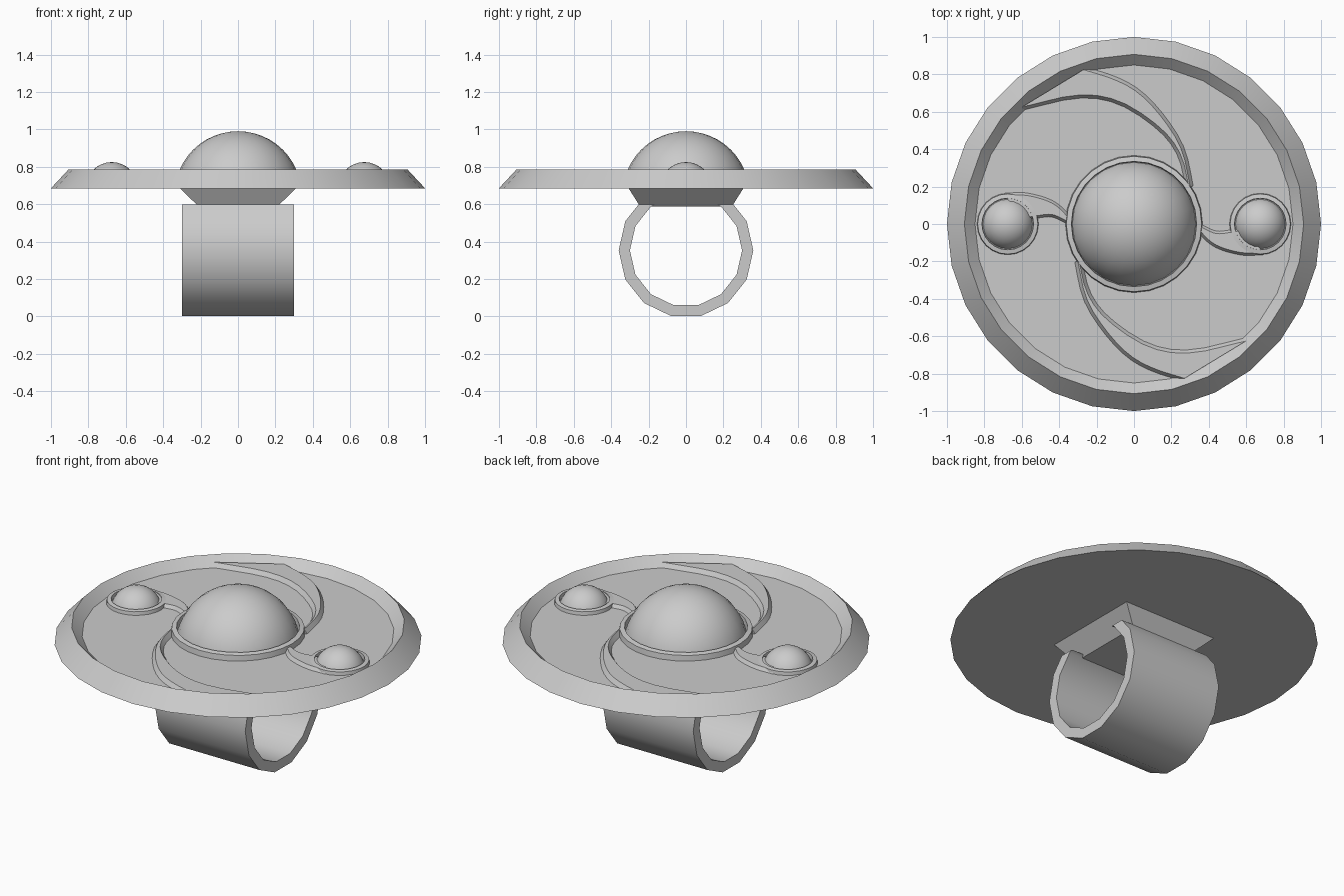
import bpy, bmesh, math
from mathutils import Vector

if "Cube" in bpy.data.objects:
    bpy.data.objects.remove(bpy.data.objects["Cube"])

metal = bpy.data.materials.new("grey metal")
metal.diffuse_color = (0.6, 0.6, 0.6, 1)
metal.use_nodes = True
metal.node_tree.nodes["Principled BSDF"].inputs["Base Color"].default_value = metal.diffuse_color
FLOOR = 0.73


def finish(name, bm):
    bmesh.ops.recalc_face_normals(bm, faces=bm.faces)
    me = bpy.data.meshes.new(name)
    bm.to_mesh(me)
    bm.free()
    me.materials.append(metal)
    ob = bpy.data.objects.new(name, me)
    bpy.context.collection.objects.link(ob)
    bpy.ops.object.select_all(action='DESELECT')
    ob.select_set(True)
    bpy.context.view_layer.objects.active = ob
    bpy.ops.object.shade_smooth_by_angle(angle=math.radians(30))
    return ob


def bridge(bm, a, b):
    for i in range(len(a)):
        j = (i + 1) % len(a)
        bm.faces.new((a[i], a[j], b[j], b[i]))


def lathe(name, profile, sides, cx=0.0, cap=False):
    """Spin (radius, height) points round a vertical axis at cx."""
    bm = bmesh.new()
    rings = [[bm.verts.new((cx + r * math.cos(2 * math.pi * i / sides),
                            r * math.sin(2 * math.pi * i / sides), z))
              for i in range(sides)] for r, z in profile]
    for a, b in zip(rings, rings[1:]):
        bridge(bm, a, b)
    if cap:
        bm.faces.new(rings[0])
        bm.faces.new(rings[-1])
    return finish(name, bm)


def dome(name, cx, radius, cz, sides, rings):
    """Sphere with the hidden lower part cut off below the floor."""
    bm = bmesh.new()
    bmesh.ops.create_uvsphere(bm, u_segments=sides, v_segments=rings, radius=radius)
    bmesh.ops.translate(bm, vec=(cx, 0, cz), verts=bm.verts)
    bmesh.ops.bisect_plane(bm, geom=bm.verts[:] + bm.edges[:] + bm.faces[:],
                           plane_co=(0, 0, 0.70), plane_no=(0, 0, 1), clear_inner=True)
    return finish(name, bm)


def spline(pts, n=14):
    """Catmull-Rom curve through the points, n + 1 samples."""
    p = [Vector(q) for q in pts]
    p = [2 * p[0] - p[1]] + p + [2 * p[-1] - p[-2]]
    out = []
    for k in range(n + 1):
        t = k / n * (len(p) - 3)
        i = min(int(t), len(p) - 4)
        t -= i
        a, b, c, d = p[i:i + 4]
        out.append(0.5 * (2 * b + (c - a) * t + (2 * a - 5 * b + 4 * c - d) * t * t
                          + (3 * b - a - 3 * c + d) * t ** 3))
    return out


def swirl(name, left, right, turn, height=0.025, slope=0.024):
    """Raised band between two curves with sloped sides."""
    a, b = spline(left), spline(right)
    bm = bmesh.new()
    rows = []
    for k in range(len(a)):
        out = []
        for c, other in ((a, b), (b, a)):
            t = (c[min(k + 1, len(c) - 1)] - c[max(k - 1, 0)]).normalized()
            nrm = Vector((-t.y, t.x))
            if nrm.dot(c[k] - other[k]) < 0:
                nrm = -nrm
            out.append((c[k], c[k] + nrm * slope))
        (ta, ba), (tb, bb) = out
        sec = [(ba, FLOOR - 0.01), (ta, FLOOR + height), (tb, FLOOR + height), (bb, FLOOR - 0.01)]
        rows.append([bm.verts.new((turn * q.x, turn * q.y, z)) for q, z in sec])
    for r, s in zip(rows, rows[1:]):
        bridge(bm, r, s)
    bm.faces.new(rows[0])
    bm.faces.new(rows[-1])
    finish(name, bm)


# Wide dish with a raised, sloped rim
lathe("dish", [(1.0, 0.685), (0.907, 0.785), (0.85, FLOOR)], 28, cap=True)

# Central dome and its collar
dome("centre_dome", 0, 0.34, 0.65, 24, 24)
lathe("centre_collar", [(0.368, FLOOR - 0.01), (0.362, 0.762), (0.335, 0.768), (0.33, 0.72)], 28)

# Paired parts, repeated by a half turn
for side, turn in (("right", 1), ("left", -1)):
    cx = 0.675 * turn
    dome(side + "_small_dome", cx, 0.14, 0.685, 24, 16)
    lathe(side + "_small_collar", [(0.166, FLOOR - 0.01), (0.161, 0.750),
                                   (0.138, 0.754), (0.135, 0.72)], 24, cx)
    swirl(side + "_large_swirl",
          [(-0.60, 0.625), (-0.30, 0.69), (-0.075, 0.655), (0.14, 0.515), (0.25, 0.37), (0.295, 0.19)],
          [(-0.27, 0.825), (-0.10, 0.77), (0.03, 0.695), (0.156, 0.56), (0.255, 0.395), (0.30, 0.20)], turn)
    swirl(side + "_small_swirl",
          [(0.345, -0.03), (0.435, -0.11), (0.57, -0.152), (0.69, -0.152)],
          [(0.345, -0.01), (0.435, -0.05), (0.515, -0.045), (0.60, -0.03)], turn, 0.02, 0.02)

# Tapered mount under the dish
bm = bmesh.new()
low, high = [[bm.verts.new((sx * x, sy * y, z)) for sx, sy in ((1, 1), (-1, 1), (-1, -1), (1, -1))]
             for x, y, z in ((0.21, 0.245, 0.587), (0.315, 0.31, 0.69))]
bridge(bm, low, high)
bm.faces.new(low)
bm.faces.new(high)
finish("mount", bm)

# Finger band: a 14-sided tube along x, trimmed flat where it meets the mount
bm = bmesh.new()
loops = [[bm.verts.new((x, r * math.cos(math.pi * i / 7), 0.353 + r * math.sin(math.pi * i / 7)))
          for i in range(14)]
         for x, r in ((-0.3, 0.36), (0.3, 0.36), (0.3, 0.3), (-0.3, 0.3))]
for k in range(4):
    bridge(bm, loops[k], loops[(k + 1) % 4])
cut = bmesh.ops.bisect_plane(bm, geom=bm.verts[:] + bm.edges[:] + bm.faces[:],
                             plane_co=(0, 0, 0.597), plane_no=(0, 0, 1), clear_outer=True)
bmesh.ops.holes_fill(bm, edges=[e for e in bm.edges if e.is_boundary])
finish("finger_band", bm)
